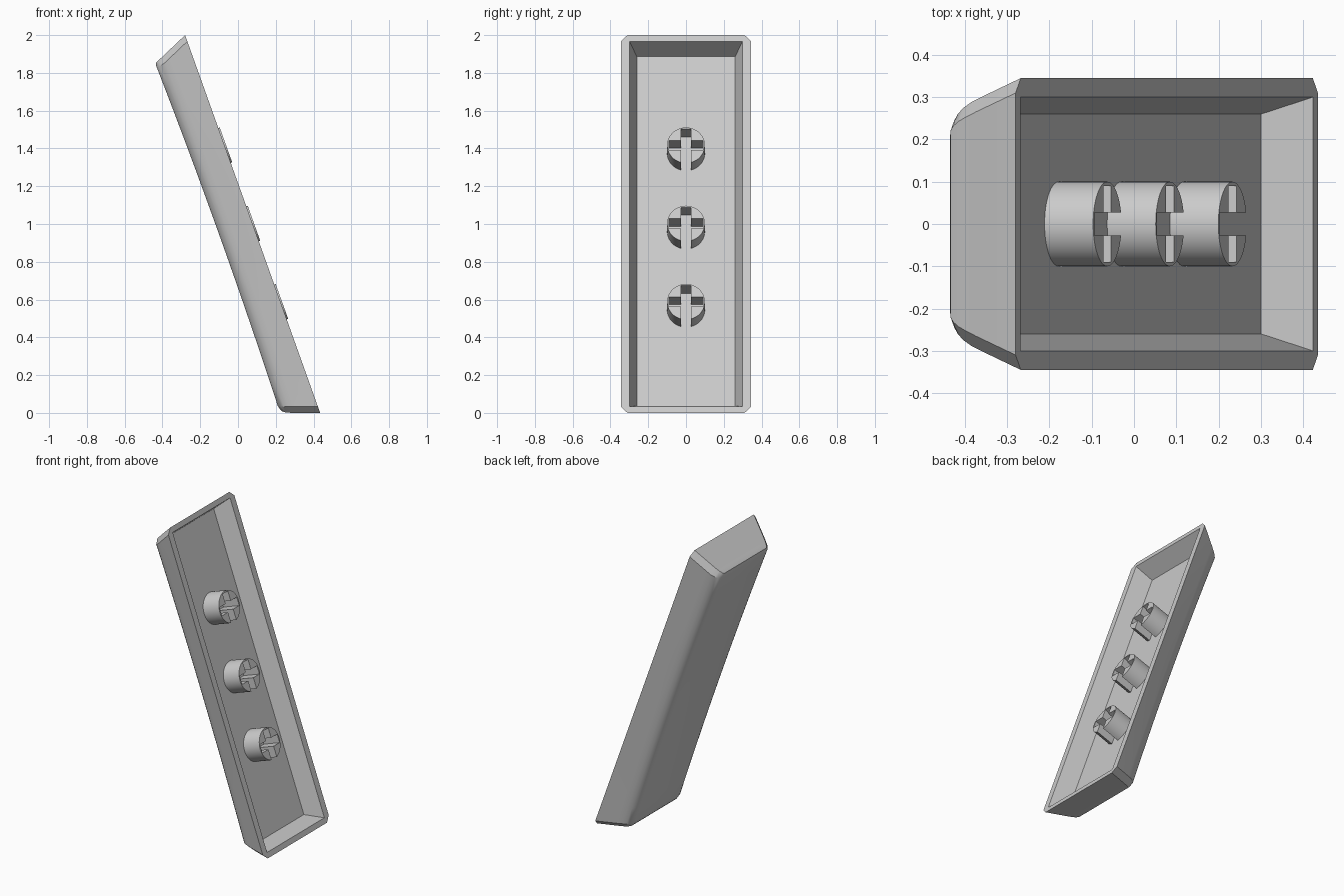
import bpy, bmesh, math
from mathutils import Matrix

cube = bpy.data.objects.get("Cube")
if cube:
    bpy.data.objects.remove(cube)

HALF_L, HALF_W = 1.062, 0.345      # rim half length and half width
FLOOR = -0.114                     # depth of the cavity floor
# Local x runs down the length, local z points out of the open side
FRAME = Matrix.Translation((0.0775, 0, 1)) @ Matrix.Rotation(math.radians(70.33), 4, 'Y')

grey = bpy.data.materials.new("light_grey")
grey.use_nodes = True
colour = (0.6, 0.6, 0.6, 1)
grey.diffuse_color = colour
grey.node_tree.nodes["Principled BSDF"].inputs["Base Color"].default_value = colour


def finish(bm, name):
    """Turn a bmesh in the tilted frame into a shaded object."""
    bmesh.ops.remove_doubles(bm, verts=bm.verts, dist=1e-5)
    bmesh.ops.recalc_face_normals(bm, faces=bm.faces)
    mesh = bpy.data.meshes.new(name)
    bm.to_mesh(mesh)
    bm.free()
    mesh.transform(FRAME)
    mesh.materials.append(grey)
    obj = bpy.data.objects.new(name, mesh)
    bpy.context.collection.objects.link(obj)
    bpy.ops.object.select_all(action='DESELECT')
    obj.select_set(True)
    bpy.context.view_layer.objects.active = obj
    bpy.ops.object.shade_smooth_by_angle(angle=math.radians(30))


def ring(bm, depth, side, top, bottom, corner, dish=0):
    """Chamfered rectangle; the long sides are divided so depth can be dished."""
    u0, u1, w = -HALF_L + top, HALF_L - bottom, HALF_W - side
    steps = 16
    pts = [(u0, w - corner)]
    for i in range(steps + 1):
        pts.append((u0 + corner + (u1 - u0 - 2 * corner) * i / steps, w))
    pts.append((u1, w - corner))

    def vert(u, y):
        return bm.verts.new((u, y, -depth * (1 - dish * (1 - (u / HALF_L) ** 2))))
    return [vert(u, y) for u, y in pts] + [vert(u, -y) for u, y in reversed(pts)]


def cap(bm, loop):
    n = len(loop)
    for i in range(n // 2 - 1):
        bm.faces.new((loop[i], loop[i + 1], loop[n - 2 - i], loop[n - 1 - i]))


# Hollow shell: cavity floor, cavity wall, rim, tapered wall, rounded shoulder
bm = bmesh.new()
rings = [ring(bm, -FLOOR, 0.085, 0.08, 0.08, 0),
         ring(bm, 0, 0.045, 0.035, 0.035, 0),
         ring(bm, 0, 0, 0, 0, 0.035)]
shoulder = [(0.12, 0.045, 0.0525, 0.043, 0.035),
            (0.15, 0.057, 0.066, 0.054, 0.035),
            (0.172, 0.07, 0.075, 0.063, 0.032),
            (0.188, 0.085, 0.082, 0.075, 0.028),
            (0.197, 0.101, 0.087, 0.092, 0.023),
            (0.202, 0.115, 0.097, 0.11, 0.02)]
rings += [ring(bm, *level, dish=0.08) for level in shoulder]
for a, b in zip(rings, rings[1:]):
    for i in range(len(a)):
        j = (i + 1) % len(a)
        bm.faces.new((a[i], a[j], b[j], b[i]))
cap(bm, rings[0])
cap(bm, rings[-1])
finish(bm, "shell")


def stem(name, u):
    """Round post with a cross-shaped slot that is open on its lower side."""
    r, s, arm = 0.1, 0.027, 0.09
    gap = math.asin(s / r)
    steps = 40
    outline = []
    for i in range(steps + 1):
        a = gap + (2 * math.pi - 2 * gap) * i / steps
        outline.append((r * math.cos(a), r * math.sin(a)))
    half = [(s, -s), (s, -arm), (-s, -arm), (-s, -s), (-arm, -s)]
    outline += half + [(x, -y) for x, y in reversed(half)]
    bm = bmesh.new()
    face = bm.faces.new([bm.verts.new((u + x, y, FLOOR - 0.004)) for x, y in outline])
    out = bmesh.ops.extrude_face_region(bm, geom=[face], use_keep_orig=True)
    top = [v for v in out["geom"] if isinstance(v, bmesh.types.BMVert)]
    bmesh.ops.translate(bm, verts=top, vec=(0, 0, 0.012 - FLOOR))
    finish(bm, name)


# Three posts along the middle of the cavity
for name, u in (("upper_stem", -0.44), ("middle_stem", 0), ("lower_stem", 0.44)):
    stem(name, u)
